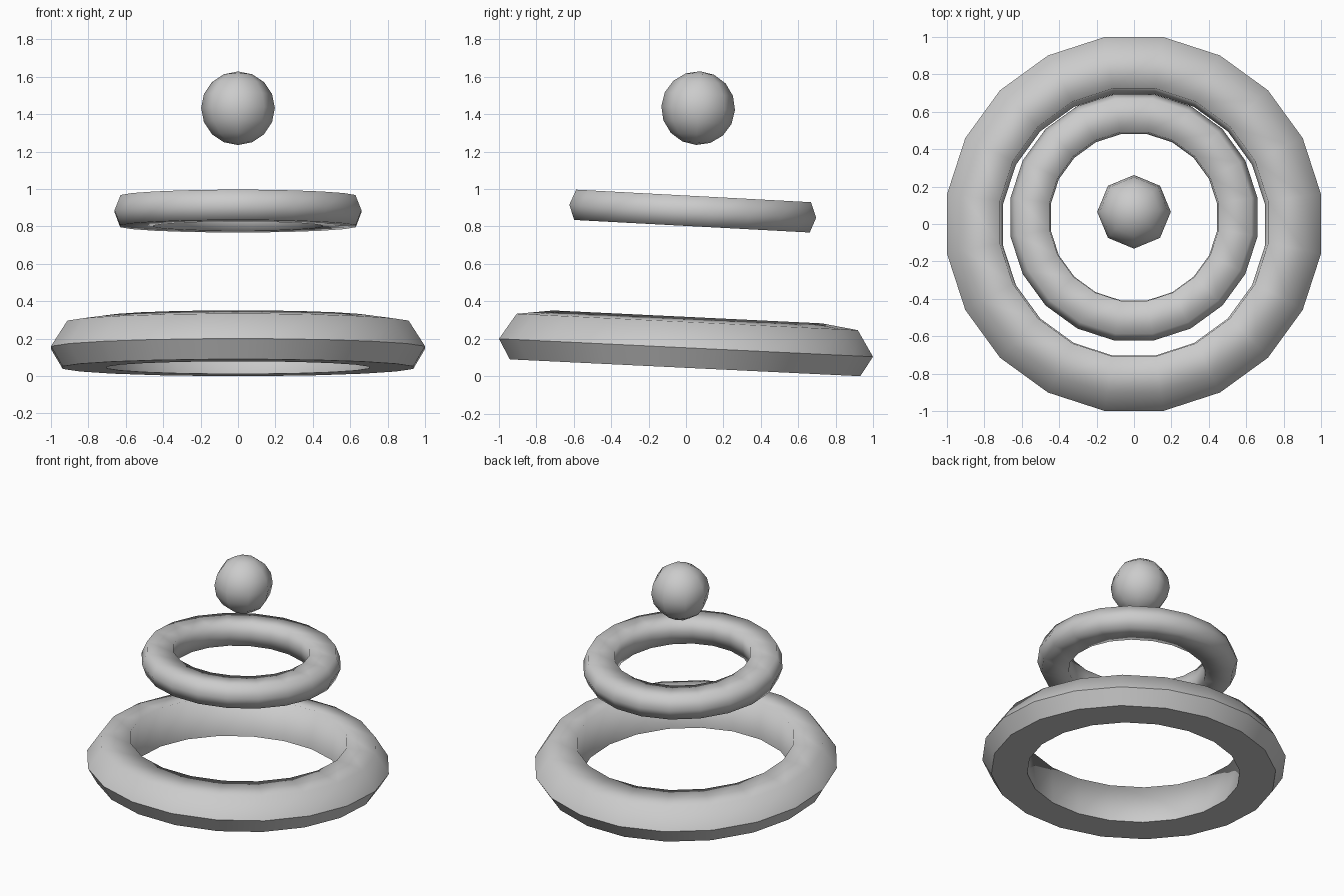
import bpy, bmesh, math
from mathutils import Matrix

if "Cube" in bpy.data.objects:
    bpy.data.objects.remove(bpy.data.objects["Cube"])

SIDES = 20


def finish(name, bm, location, tilt, smooth=True):
    bmesh.ops.recalc_face_normals(bm, faces=bm.faces)
    for f in bm.faces:
        f.smooth = smooth
    mesh = bpy.data.meshes.new(name)
    bm.to_mesh(mesh)
    bm.free()
    ob = bpy.data.objects.new(name, mesh)
    ob.location = location
    ob.rotation_euler = (math.radians(-tilt), 0, 0)
    bpy.context.collection.objects.link(ob)
    return ob


def ring(name, profile, location, tilt, sharp=()):
    """Closed (radius, height) profile swept around z; 'sharp' lists hard profile corners."""
    bm = bmesh.new()
    n = len(profile)
    k = 1 / math.cos(math.pi / SIDES)      # radii are measured across flats
    loops = []
    for i in range(SIDES):
        a = 2 * math.pi * (i + 0.5) / SIDES
        loops.append([bm.verts.new((r * k * math.cos(a), r * k * math.sin(a), z))
                      for r, z in profile])
    for i in range(SIDES):
        a, b = loops[i], loops[(i + 1) % SIDES]
        for j in range(n):
            m = (j + 1) % n
            bm.faces.new((a[j], b[j], b[m], a[m]))
    for i in range(SIDES):
        for j in sharp:
            bm.edges.get((loops[i][j], loops[(i + 1) % SIDES][j])).smooth = False
    return finish(name, bm, location, tilt)


# Wide bottom ring with a flat hard-edged underside
ring("large_ring",
     [(1.0, 0), (0.912, 0.138), (0.717, 0.165), (0.70, -0.107), (0.937, -0.107)],
     (0, 0, 0.152), 2.75, sharp=(0, 3, 4))

# Smaller rounded ring floating above
ring("small_ring",
     [(0.66, 0), (0.628, 0.082), (0.452, 0.08), (0.445, 0), (0.452, -0.08), (0.63, -0.08)],
     (0, 0.036, 0.881), 3.05)

# Ball on top
bm = bmesh.new()
bmesh.ops.create_uvsphere(bm, u_segments=8, v_segments=8, radius=0.197,
                          matrix=Matrix.Identity(4))
finish("top_ball", bm, (0, 0.065, 1.432), 3)
